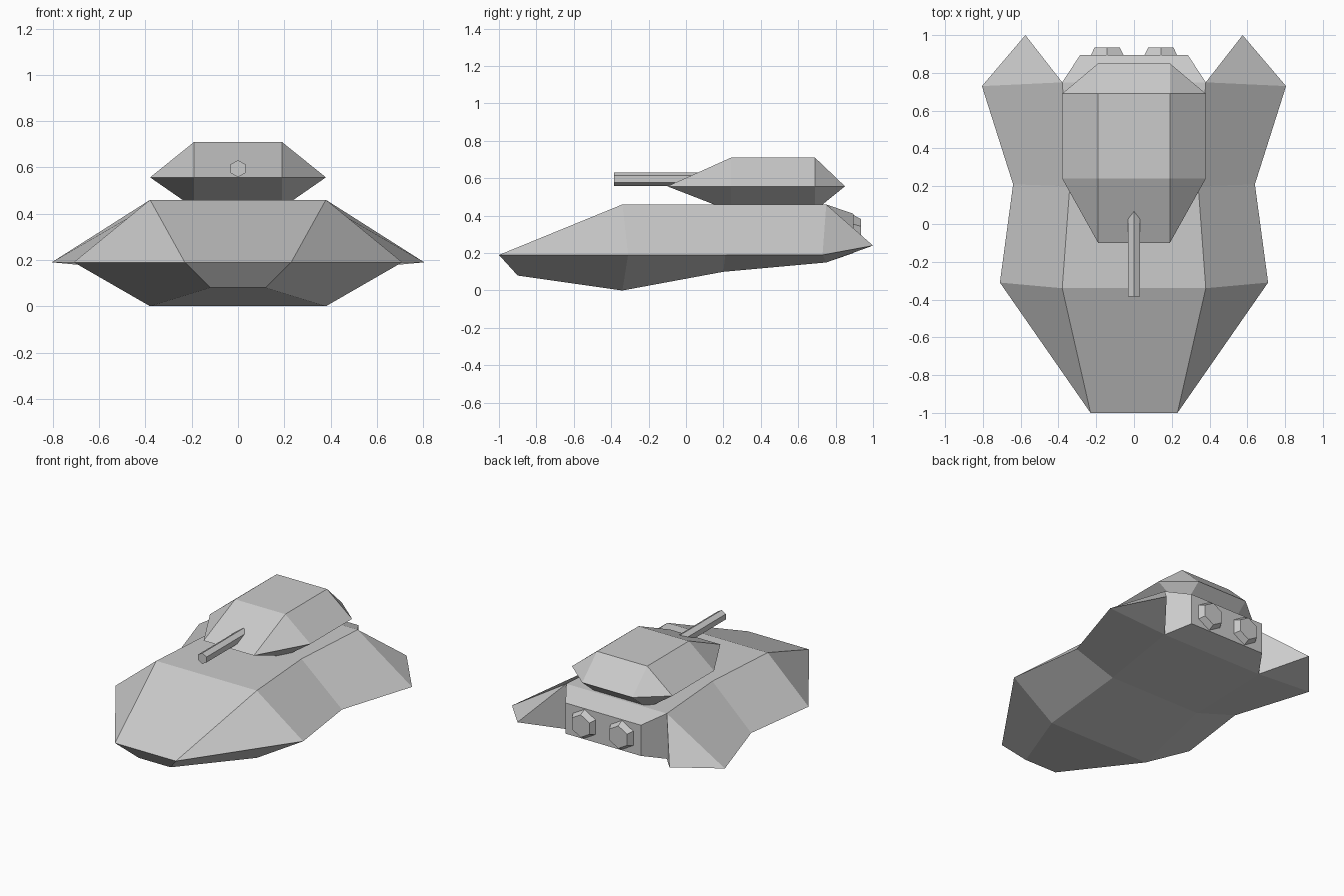
import bpy, bmesh
from math import pi
from mathutils import Matrix

if "Cube" in bpy.data.objects:
    bpy.data.objects.remove(bpy.data.objects["Cube"])


def finish(name, bm):
    bmesh.ops.remove_doubles(bm, verts=bm.verts[:], dist=0.0005)
    bmesh.ops.recalc_face_normals(bm, faces=bm.faces[:])
    mesh = bpy.data.meshes.new(name)
    bm.to_mesh(mesh)
    bm.free()
    ob = bpy.data.objects.new(name, mesh)
    bpy.context.collection.objects.link(ob)
    return ob


def flip(p):
    return (-p[0], p[1], p[2])


def face(bm, pts):
    pts = list(dict.fromkeys(pts))
    if len(pts) > 2:
        bm.faces.new([bm.verts.new(p) for p in pts])


def side_pair(bm, *pts):
    face(bm, pts)
    face(bm, [flip(p) for p in pts])


def span(bm, a, b):
    face(bm, [a, b, flip(b), flip(a)])


# Hull: half sections (deck edge, side edge, keel edge) from nose to rear
sections = [
    [(.23, -1, .19), (.23, -1, .19), (.12, -.90, .08)],
    [(.38, -.34, .46), (.71, -.31, .19), (.38, -.34, 0)],
    [(.34, .20, .46), (.64, .21, .19), (.34, .20, .10)],
    [(.38, .75, .46), (.805, .73, .19), (.38, .75, .15)],
]
bm = bmesh.new()
for s, t in zip(sections, sections[1:]):
    span(bm, s[0], t[0])
    span(bm, s[2], t[2])
    for i in (0, 1):
        side_pair(bm, s[i], t[i], t[i + 1], s[i + 1])
span(bm, sections[0][0], sections[0][2])

# Pointed rear fins
deck, side, keel = sections[-1]
tip = (.575, 1, .24)
for a, b in ((deck, side), (side, keel), (keel, deck)):
    side_pair(bm, a, b, tip)

# Tapered engine panel between the fins
hi, lo = (.285, .895, .41), (.285, .895, .20)
span(bm, deck, hi)
span(bm, hi, lo)
span(bm, lo, keel)
side_pair(bm, deck, hi, lo, keel)
finish("hull", bm)

# Turret: stacked rings, each a half outline from front to back
rings = [
    (.46, [(.19, .15), (.24, .24), (.24, .69), (.19, .73)]),
    (.557, [(.19, -.10), (.38, .24), (.38, .69), (.19, .85)]),
    (.71, [(.19, .24), (.19, .24), (.19, .69), (.19, .69)]),
]
rings = [[(x, y, z) for x, y in pts] for z, pts in rings]
bm = bmesh.new()
for s, t in zip(rings, rings[1:]):
    for i in range(3):
        side_pair(bm, s[i], s[i + 1], t[i + 1], t[i])
    for i in (0, 3):
        span(bm, s[i], t[i])
for r in (rings[0], rings[-1]):
    face(bm, r + [flip(p) for p in reversed(r)])
finish("turret", bm)


def hex_rod(name, x, z, y0, y1, r0, r1):
    # Six-sided rod along y with a corner pointing up
    bm = bmesh.new()
    bmesh.ops.create_cone(bm, cap_ends=True, segments=6, radius1=r0,
                          radius2=r1, depth=y1 - y0)
    top = max(bm.verts, key=lambda v: v.co.y)
    if abs(top.co.x) > .001:
        bmesh.ops.rotate(bm, verts=bm.verts[:], matrix=Matrix.Rotation(pi / 6, 3, 'Z'))
    bmesh.ops.rotate(bm, verts=bm.verts[:], matrix=Matrix.Rotation(-pi / 2, 3, 'X'))
    bmesh.ops.translate(bm, verts=bm.verts[:], vec=(x, (y0 + y1) / 2, z))
    finish(name, bm)


# Gun barrel and twin exhausts
hex_rod("gun_barrel", 0, .595, -.385, .12, .037, .037)
for s, label in ((-1, "left"), (1, "right")):
    hex_rod("exhaust_" + label, s * .142, .305, .893, .935, .1, .077)
